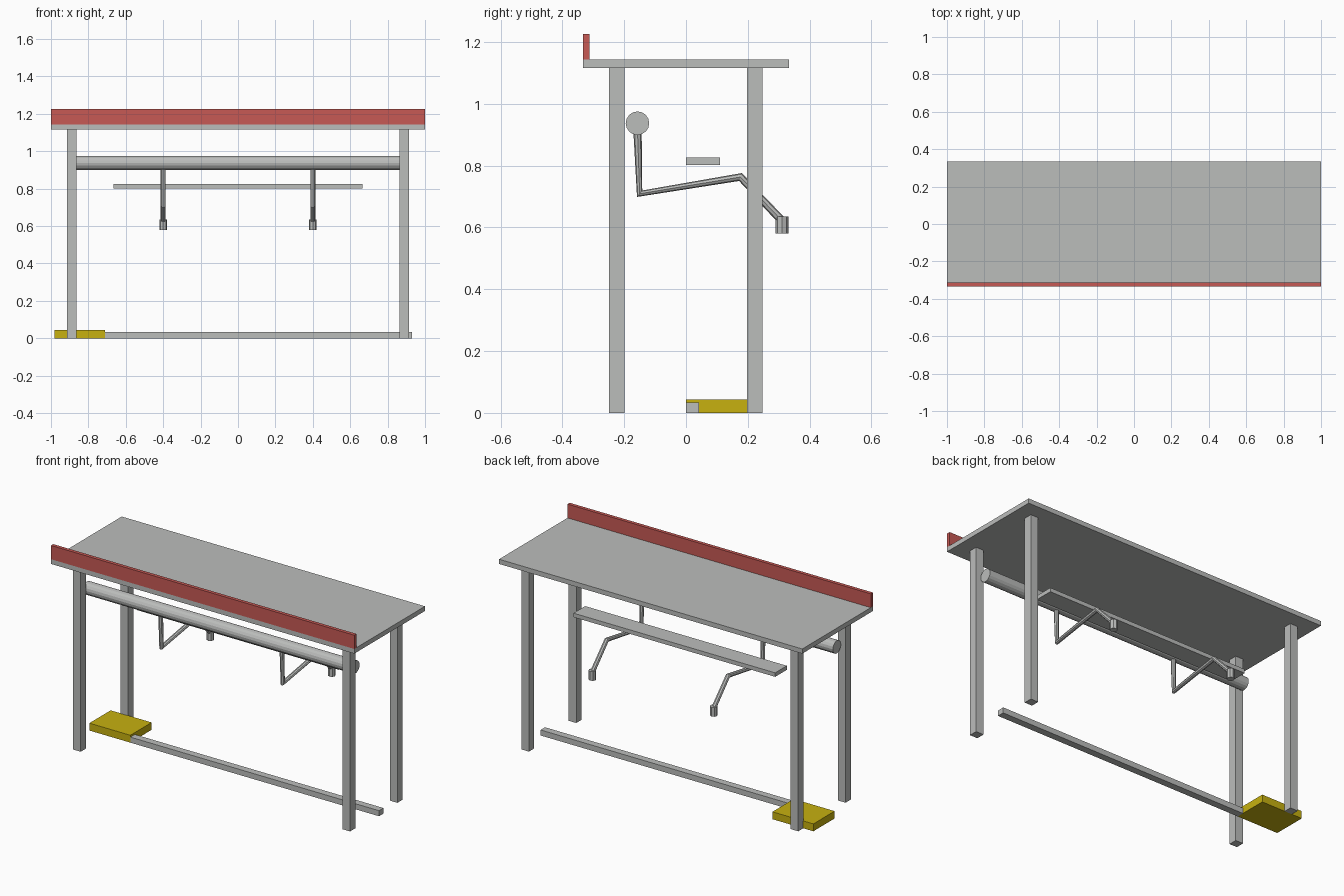
import bpy
from math import pi

if "Cube" in bpy.data.objects:
    bpy.data.objects.remove(bpy.data.objects["Cube"], do_unlink=True)


def material(name, rgb):
    mat = bpy.data.materials.new(name)
    mat.use_nodes = True
    mat.diffuse_color = (*rgb, 1)
    mat.node_tree.nodes["Principled BSDF"].inputs["Base Color"].default_value = (*rgb, 1)
    return mat


grey = material("light grey metal", (0.50, 0.51, 0.50))
red = material("red", (0.57, 0.10, 0.09))
yellow = material("yellow", (0.57, 0.44, 0.005))


def box(name, x, y, z, mat):
    """Box given by its (min, max) range on each axis."""
    ranges = (x, y, z)
    bpy.ops.mesh.primitive_cube_add(size=1, location=[(a + b) / 2 for a, b in ranges])
    obj = bpy.context.object
    obj.name = name
    obj.scale = [b - a for a, b in ranges]
    bpy.ops.object.transform_apply(location=False, rotation=False, scale=True)
    obj.data.materials.append(mat)
    return obj


def cylinder(name, radius, depth, location, sides, rotation=(0, 0, 0)):
    bpy.ops.mesh.primitive_cylinder_add(vertices=sides, radius=radius, depth=depth,
                                        location=location, rotation=rotation)
    obj = bpy.context.object
    obj.name = name
    obj.data.materials.append(grey)
    return obj


def rod(name, x, path, radius):
    """Bent rod following (y, z) points at a fixed x."""
    curve = bpy.data.curves.new(name, "CURVE")
    curve.dimensions = "3D"
    curve.bevel_depth = radius
    curve.bevel_resolution = 2
    curve.use_fill_caps = True
    spline = curve.splines.new("POLY")
    spline.points.add(len(path) - 1)
    for point, (y, z) in zip(spline.points, path):
        point.co = (x, y, z, 1)
    spline.use_smooth = False
    curve.materials.append(grey)
    obj = bpy.data.objects.new(name, curve)
    bpy.context.collection.objects.link(obj)


# Table top with raised front board
box("table_top", (-1, 1), (-0.333, 0.333), (1.115, 1.143), grey)
box("front_board", (-1, 1), (-0.333, -0.312), (1.143, 1.225), red)

# Four legs
for side, x in (("right", -0.888), ("left", 0.888)):
    for end, y in (("front", -0.224), ("back", 0.222)):
        box(f"{end}_{side}_leg", (x - 0.025, x + 0.025), (y - 0.025, y + 0.025),
            (0, 1.115), grey)

# Roller and inner shelf
cylinder("roller", 0.038, 1.77, (0, -0.157, 0.937), 16, (0, pi / 2, 0))
box("shelf", (-0.665, 0.665), (0, 0.11), (0.802, 0.826), grey)

# Bent arms hanging from the roller, each with an end weight
arm_path = [(-0.157, 0.915), (-0.150, 0.709), (0.176, 0.763), (0.310, 0.622)]
for side, x in (("right", -0.4), ("left", 0.4)):
    rod(f"{side}_arm", x, arm_path, 0.0135)
    cylinder(f"{side}_arm_end", 0.021, 0.055, (x, 0.311, 0.607), 8)

# Foot pedal and floor bar
box("foot_pedal", (-0.98, -0.71), (0, 0.2), (0, 0.044), yellow)
box("floor_bar", (-0.71, 0.93), (0, 0.042), (0, 0.033), grey)
